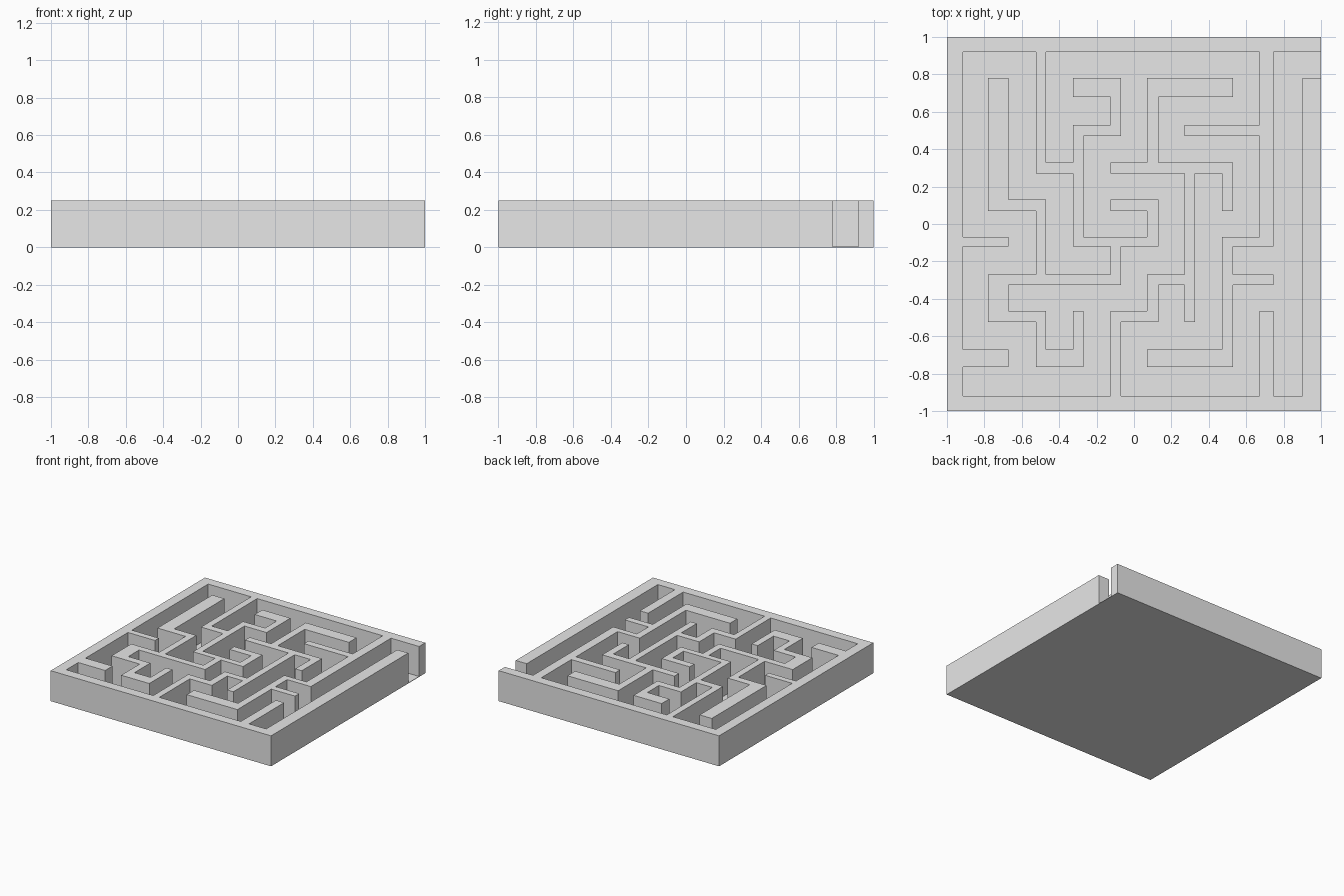
import bpy
import bmesh

HEIGHT = 0.25
FLOOR = 0.004

# Edges of the alternating wall and corridor bands, left to right and back to front
XS = [-1, -.915, -.78, -.67, -.525, -.47, -.325, -.27, -.125, -.07,
      .07, .13, .27, .325, .47, .53, .67, .745, .9, 1]
YS = [1, .92, .78, .68, .53, .47, .33, .27, .13, .07,
      -.07, -.12, -.27, -.325, -.465, -.525, -.67, -.765, -.92, -1]

STEPS = {"L": (-1, 0), "R": (1, 0), "U": (0, -1), "D": (0, 1)}

# Each wall run: starting post (column, row) and the directions it follows
OUTER_RUN = (9, 0, "LLLLLLLLL" + "DDDDDDDDD" + "RRRRRRRRR" + "UUUUUUUU")
INNER_RUNS = [
    (2, 0, "DDDRURUL"),
    (3, 3, "DDRRUL"),
    (4, 5, "DLLLDRDRU"),
    (2, 6, "UULUUU"),
    (0, 5, "R"),
    (0, 8, "R"),
    (4, 9, "UURURUUULL"),
    (6, 6, "D"),
    (5, 3, "UURR"),
    (6, 3, "RD"),
    (8, 0, "DDDDDLDDDLL"),
    (8, 2, "LL"),
    (7, 6, "R"),
    (8, 9, "UU"),
]


def make_material(name, color):
    mat = bpy.data.materials.new(name)
    mat.use_nodes = True
    mat.diffuse_color = color
    mat.node_tree.nodes["Principled BSDF"].inputs["Base Color"].default_value = color
    return mat


def run_cells(column, row, path):
    """Grid cells filled by a wall that walks along the path."""
    x, y = 2 * column, 2 * row
    cells = {(x, y)}
    for letter in path:
        dx, dy = STEPS[letter]
        for _ in range(2):
            x, y = x + dx, y + dy
            cells.add((x, y))
    return cells


def extrude_cells(name, xs, ys, cells, bottom, top, mat):
    """Fill the cells with faces sharing corners and raise them into a solid."""
    bm = bmesh.new()
    corners = {}

    def corner(i, j):
        if (i, j) not in corners:
            corners[i, j] = bm.verts.new((xs[i], ys[j], bottom))
        return corners[i, j]

    for i, j in sorted(cells):
        bm.faces.new([corner(i, j), corner(i + 1, j),
                      corner(i + 1, j + 1), corner(i, j + 1)])
    raised = bmesh.ops.extrude_face_region(bm, geom=bm.faces[:], use_keep_orig=True)
    for item in raised["geom"]:
        if isinstance(item, bmesh.types.BMVert):
            item.co.z = top
    bmesh.ops.recalc_face_normals(bm, faces=bm.faces[:])
    mesh = bpy.data.meshes.new(name)
    bm.to_mesh(mesh)
    bm.free()
    mesh.materials.append(mat)
    obj = bpy.data.objects.new(name, mesh)
    bpy.context.collection.objects.link(obj)
    return obj


default_cube = bpy.data.objects.get("Cube")
if default_cube:
    bpy.data.objects.remove(default_cube, do_unlink=True)

grey = make_material("light_grey", (0.8, 0.8, 0.8, 1))

# Thin floor under the whole maze
extrude_cells("maze_floor", [-1, 1], [1, -1], {(0, 0)}, 0, FLOOR, grey)

# Border with its exit gap and all inner walls as one solid
wall_cells = run_cells(*OUTER_RUN)
for run in INNER_RUNS:
    wall_cells |= run_cells(*run)
extrude_cells("maze_walls", XS, YS, wall_cells, FLOOR, HEIGHT, grey)
